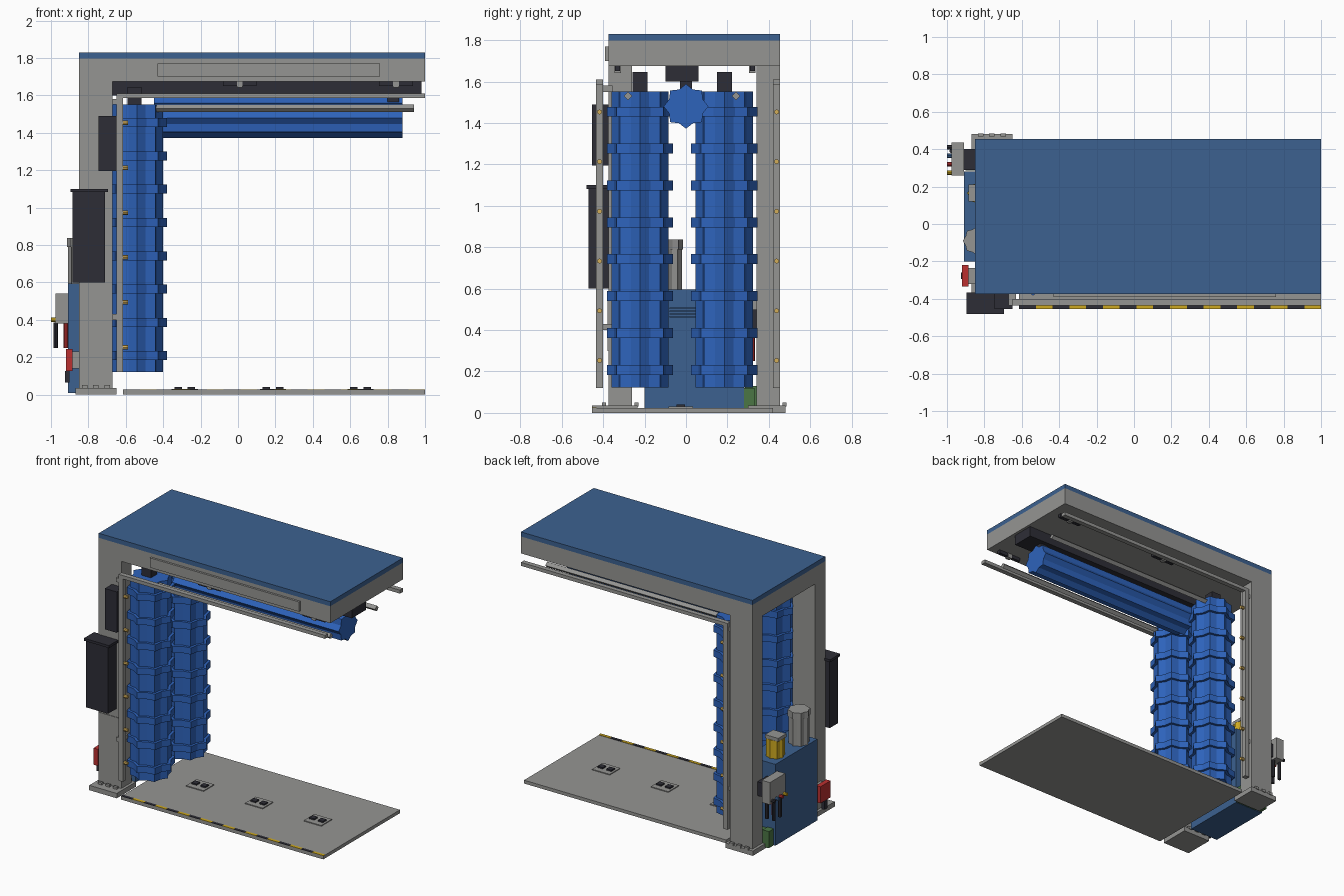
import bpy, bmesh, math
from mathutils import Matrix, Vector

cube = bpy.data.objects.get("Cube")
if cube:
    bpy.data.objects.remove(cube, do_unlink=True)


def material(name, rgb):
    m = bpy.data.materials.new(name)
    m.use_nodes = True
    m.diffuse_color = (*rgb, 1)
    m.node_tree.nodes["Principled BSDF"].inputs["Base Color"].default_value = (*rgb, 1)
    return m


grey = material("frame grey", (0.3, 0.3, 0.29))
steel_blue = material("steel blue", (0.045, 0.12, 0.28))
brush_blue = material("brush blue", (0.027, 0.125, 0.5))
dark = material("charcoal", (0.027, 0.027, 0.037))
red = material("red", (0.5, 0.03, 0.03))
yellow = material("yellow", (0.62, 0.4, 0.015))
gold = material("nozzle gold", (0.65, 0.42, 0.1))
green = material("green", (0.07, 0.18, 0.06))


def add_box(bm, x, y, z):
    """Box from three (low, high) ranges."""
    r = (x, y, z)
    mid = Vector([(a + b) / 2 for a, b in r])
    size = [b - a for a, b in r]
    bmesh.ops.create_cube(bm, size=1, matrix=Matrix.Translation(mid) @ Matrix.Diagonal((*size, 1)))


def add_prism(bm, center, length, radii, n, axis="Z", turn=0.0):
    """Prism whose corners cycle through the radii, starting at center and running along the axis."""
    rot = Matrix.Rotation(math.pi / 2, 4, "Y") if axis == "X" else Matrix.Identity(4)
    mat = Matrix.Translation(center) @ rot
    rings = []
    for h in (0, length):
        ring = []
        for i in range(n):
            a = turn + math.tau * i / n
            r = radii[i % len(radii)]
            ring.append(bm.verts.new(mat @ Vector((r * math.cos(a), r * math.sin(a), h))))
        rings.append(ring)
    lo, hi = rings
    bm.faces.new(lo[::-1])
    bm.faces.new(hi)
    for i in range(n):
        j = (i + 1) % n
        bm.faces.new((lo[i], lo[j], hi[j], hi[i]))


def finish(name, bm, mat):
    bmesh.ops.recalc_face_normals(bm, faces=bm.faces)
    me = bpy.data.meshes.new(name)
    bm.to_mesh(me)
    bm.free()
    me.materials.append(mat)
    ob = bpy.data.objects.new(name, me)
    bpy.context.collection.objects.link(ob)
    return ob


def boxes(name, mat, *ranges):
    bm = bmesh.new()
    for r in ranges:
        add_box(bm, *r)
    return finish(name, bm, mat)


def prism(name, mat, *args, **kw):
    bm = bmesh.new()
    add_prism(bm, *args, **kw)
    return finish(name, bm, mat)


# Canopy and roof
boxes("roof_panel", steel_blue, ((-0.85, 1), (-0.375, 0.455), (1.797, 1.83)))
boxes("canopy", grey, ((-0.85, 1), (-0.375, 0.455), (1.675, 1.797)))
boxes("front_sign_panel", grey, ((-0.43, 0.76), (-0.39, -0.375), (1.7, 1.77)))
boxes("overhead_beam", dark, ((-0.67, 0.98), (-0.1, 0.06), (1.6, 1.675)))
for side, y in (("front", -0.33), ("back", 0.32)):
    for x in (0.01, 0.845):
        boxes(side + "_lamp", dark, ((x - 0.09, x + 0.09), (y - 0.012, y + 0.012), (1.65, 1.675)))
        boxes(side + "_lamp_clip", grey, ((x - 0.015, x + 0.015), (y - 0.015, y + 0.015), (1.642, 1.676)))

# Columns, feet and spray rails
for side, y0, y1, f0, f1, r0, r1 in (
        ("front", -0.375, -0.26, -0.455, -0.235, -0.435, -0.4),
        ("back", 0.34, 0.455, 0.3, 0.48, 0.42, 0.455)):
    boxes(side + "_column", grey, ((-0.85, -0.67), (y0, y1), (0.03, 1.675)))
    boxes(side + "_foot", grey, ((-0.87, -0.65), (f0, f1), (0, 0.035)))
    bm = bmesh.new()
    for i in range(3):
        x = -0.82 + i * 0.06
        for y in (y0 - 0.03, y1 + 0.012):
            add_box(bm, (x - 0.015, x + 0.015), (y, y + 0.018), (0.03, 0.05))
    finish(side + "_foot_bolts", bm, grey)
    boxes(side + "_spray_rail", grey,
          ((-0.65, -0.615), (r0, r1), (0.12, 1.61)),
          ((-0.615, 1), (r0, r1), (1.585, 1.61)))
    boxes(side + "_rail_brackets", grey,
          *[((-0.67, -0.63), (min(r0, y1 - 0.02), max(r0, y0) + 0.02), (z, z + 0.03)) for z in (0.4, 1.55)])
    bm = bmesh.new()
    for i in range(6):
        add_prism(bm, (-0.62, (r0 + r1) / 2, 0.253 + i * 0.24), 0.032, (0.012,), 8, axis="X")
    finish(side + "_nozzles", bm, gold)
boxes("column_access_panel", grey, ((-0.845, -0.675), (-0.379, -0.375), (0.3, 0.54)))

# Vertical brushes with raised rings
for side, y in (("front", -0.222), ("back", 0.185)):
    bm = bmesh.new()
    add_prism(bm, (-0.54, y, 0.122), 1.43, (0.138, 0.116), 16)
    for i in range(8):
        add_prism(bm, (-0.54, y, 0.184 + i * 0.178), 0.048, (0.16, 0.135), 16)
    finish(side + "_vertical_brush", bm, brush_blue)
    boxes(side + "_brush_motor", dark, ((-0.59, -0.515), (y - 0.036, y + 0.036), (1.55, 1.645)))

# Horizontal brush and its guide bars
prism("horizontal_brush", brush_blue, (-0.45, 0, 1.48), 1.33, (0.108, 0.088), 16, axis="X")
for side, y in (("front", -0.28), ("back", 0.242)):
    prism(side + "_guide_bar", grey, (-0.46, y, 1.53), 1.4, (0.02,), 4, axis="X")
boxes("brush_carriage", dark, ((0.8, 0.86), (-0.03, 0.03), (1.55, 1.62)))

# Floor plate, hazard stripe and clips
boxes("floor_plate", grey, ((-0.615, 1), (-0.455, 0.42), (0, 0.024)))
w = 1.615 / 18
for name, mat, first in (("dark_stripes", dark, 0), ("yellow_stripes", yellow, 1)):
    boxes(name, mat, *[((-0.615 + i * w, -0.615 + (i + 1) * w), (-0.455, -0.433), (0.023, 0.027))
                       for i in range(first, 18, 2)])
for x in (-0.285, 0.187, 0.655):
    boxes("floor_anchor_plate", grey, ((x - 0.07, x + 0.07), (-0.085, 0.035), (0.02, 0.03)))
    boxes("floor_anchor_clips", dark,
          *[((x + s - 0.02, x + s + 0.02), (-0.045, -0.005), (0.028, 0.04)) for s in (-0.035, 0.035)])

# Control cabinets on the front column
boxes("main_cabinet", dark, ((-0.885, -0.71), (-0.47, -0.375), (0.6, 1.085)))
boxes("main_cabinet_cap", dark, ((-0.895, -0.695), (-0.48, -0.365), (1.082, 1.1)))
boxes("small_cabinet", dark, ((-0.745, -0.65), (-0.455, -0.375), (1.195, 1.49)))
boxes("red_box", red, ((-0.92, -0.885), (-0.335, -0.22), (0.125, 0.245)))
boxes("red_box_mount", grey, ((-0.89, -0.84), (-0.32, -0.235), (0.14, 0.23)))
boxes("red_box_outlet", dark, ((-0.925, -0.9), (-0.295, -0.26), (0.065, 0.125)))

# Power unit tank, motors and vent
boxes("tank", steel_blue, ((-0.91, -0.68), (-0.2, 0.28), (0.008, 0.595)))
boxes("tank_vent", steel_blue, *[((-0.684, -0.672), (-0.08, 0.05), (z, z + 0.007)) for z in (0.46, 0.474, 0.488, 0.502)])
prism("tall_motor", grey, (-0.84, -0.09, 0.595), 0.2, (0.07, 0.058), 16)
prism("tall_motor_cap", grey, (-0.84, -0.09, 0.79), 0.047, (0.075, 0.065), 16)
prism("short_motor", yellow, (-0.83, 0.165, 0.595), 0.13, (0.062, 0.053), 16)
boxes("short_motor_cap", grey, ((-0.885, -0.78), (0.12, 0.212), (0.725, 0.75)))
boxes("green_pump", green, ((-0.9, -0.85), (0.285, 0.34), (0.01, 0.13)), ((-0.85, -0.68), (0.28, 0.33), (0.01, 0.12)))

# Valve block with hanging hoses and knobs
boxes("valve_block", grey, ((-0.975, -0.91), (0.26, 0.435), (0.38, 0.54)))
boxes("valve_bracket", dark, ((-0.91, -0.85), (0.29, 0.4), (0.4, 0.5)))
for y, mat in ((0.41, dark), (0.365, steel_blue), (0.32, red), (0.275, yellow)):
    prism("valve_knob", mat, (-1, y, 0.4), 0.03, (0.012,), 8, axis="X")
for x, y, mat in ((-0.975, 0.39, dark), (-0.975, 0.32, dark), (-0.92, 0.32, red), (-0.92, 0.39, dark)):
    prism("hose", mat, (x, y, 0.25), 0.135, (0.012,), 8)
